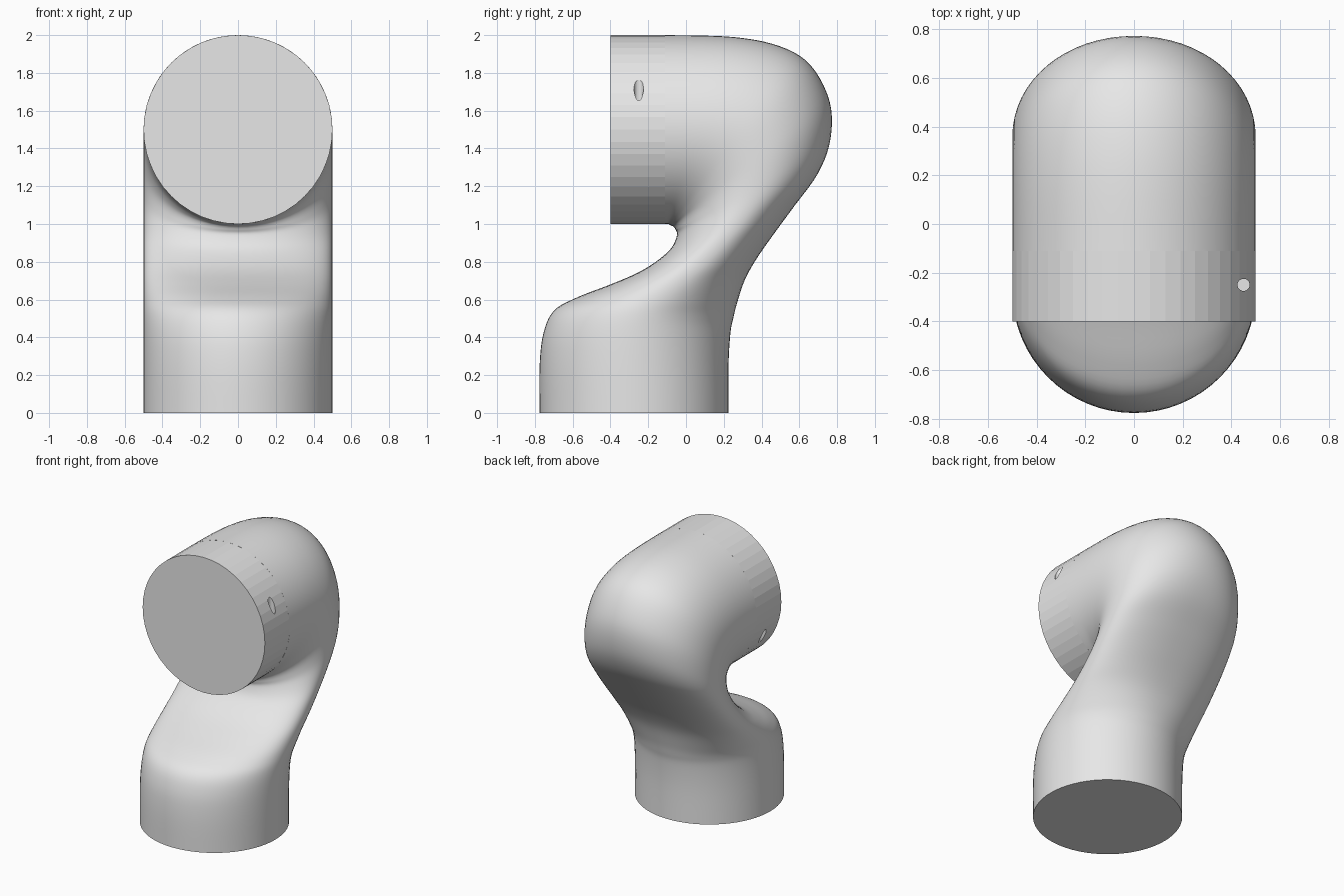
import bpy, bmesh, math

if "Cube" in bpy.data.objects:
    bpy.data.objects.remove(bpy.data.objects["Cube"], do_unlink=True)

SIDES = 64      # points around the body
STEPS = 5       # rings between two sections
HALF_WIDTH = 0.5

grey = bpy.data.materials.new("light grey")
grey.use_nodes = True
grey.diffuse_color = (0.8, 0.8, 0.8, 1)
grey.node_tree.nodes["Principled BSDF"].inputs["Base Color"].default_value = (0.8, 0.8, 0.8, 1)


def add_object(name, bm):
    bmesh.ops.recalc_face_normals(bm, faces=bm.faces)
    mesh = bpy.data.meshes.new(name)
    bm.to_mesh(mesh)
    bm.free()
    mesh.materials.append(grey)
    obj = bpy.data.objects.new(name, mesh)
    bpy.context.collection.objects.link(obj)
    return obj


def catmull(a, b, c, d, t):
    return 0.5 * (2 * b + (c - a) * t + (2 * a - 5 * b + 4 * c - d) * t ** 2
                  + (3 * b - a - 3 * c + d) * t ** 3)


def power(value, e):
    return math.copysign(abs(value) ** e, value)


# Body sections: inner y, inner z, outer y, outer z, roundness (1 = ellipse)
sections = [
    (-.775, 0, .225, 0, 1),
    (-.775, .25, .225, .25, 1),
    (-.755, .42, .235, .42, 1),
    (-.70, .54, .25, .5, 1),
    (-.58, .61, .27, .58, .97),
    (-.40, .68, .31, .7, .92),
    (-.26, .74, .37, .81, .88),
    (-.16, .80, .46, .94, .87),
    (-.08, .87, .57, 1.09, .88),
    (-.048, .94, .70, 1.27, .92),
    (-.055, .97, .765, 1.45, .97),
    (-.065, .985, .76, 1.65, 1),
    (-.075, .99, .66, 1.84, 1),
    (-.085, .995, .5, 1.94, 1),
    (-.095, 1, .25, 1.99, 1),
    (-.11, 1, -.11, 2, 1),
]

# Smooth rows between the sections
rows = []
last = len(sections) - 1
for i in range(last):
    near = [sections[min(max(i + k, 0), last)] for k in (-1, 0, 1, 2)]
    for s in range(STEPS):
        rows.append([catmull(*values, s / STEPS) for values in zip(*near)])
rows.append(sections[-1])

# Loft the swan-neck body
bm = bmesh.new()
rings = []
for y1, z1, y2, z2, e in rows:
    ring = []
    for k in range(SIDES):
        a = math.tau * k / SIDES
        c, s = power(math.cos(a), e), power(math.sin(a), e)
        ring.append(bm.verts.new((HALF_WIDTH * s,
                                  (y1 + y2) / 2 + (y1 - y2) / 2 * c,
                                  (z1 + z2) / 2 + (z1 - z2) / 2 * c)))
    rings.append(ring)
for low, high in zip(rings, rings[1:]):
    for k in range(SIDES):
        n = (k + 1) % SIDES
        bm.faces.new((low[k], low[n], high[n], high[k]))
bm.faces.new(rings[0])
bm.faces.new(rings[-1])
body = add_object("bent_body", bm)


def shade_smooth(obj):
    bpy.ops.object.select_all(action="DESELECT")
    obj.select_set(True)
    bpy.context.view_layer.objects.active = obj
    bpy.ops.object.shade_smooth_by_angle(angle=math.radians(50))


shade_smooth(body)


def cylinder(name, radius, depth, sides, location, turn=0):
    bm = bmesh.new()
    bmesh.ops.create_cone(bm, cap_ends=True, segments=sides, radius1=radius,
                          radius2=radius, depth=depth)
    obj = add_object(name, bm)
    obj.location = location
    obj.rotation_euler.x = turn
    return obj


# Faceted end cap
cap = cylinder("end_cap", 0.5, 0.29, 48, (0, -0.255, 1.5), math.pi / 2)

# Small blind holes, opposite each other across the cap
for side, label in ((1, "left"), (-1, "right")):
    cutter = cylinder(label + "_hole_cutter", 0.025, 0.3, 24,
                      (0.45 * side, -0.25, 1.5 + 0.26 * side))
    cutter.hide_render = True
    cutter.hide_viewport = True
    cutter.display_type = "WIRE"
    cut = cap.modifiers.new(label + " hole", "BOOLEAN")
    cut.operation = "DIFFERENCE"
    cut.solver = "EXACT"
    cut.object = cutter
